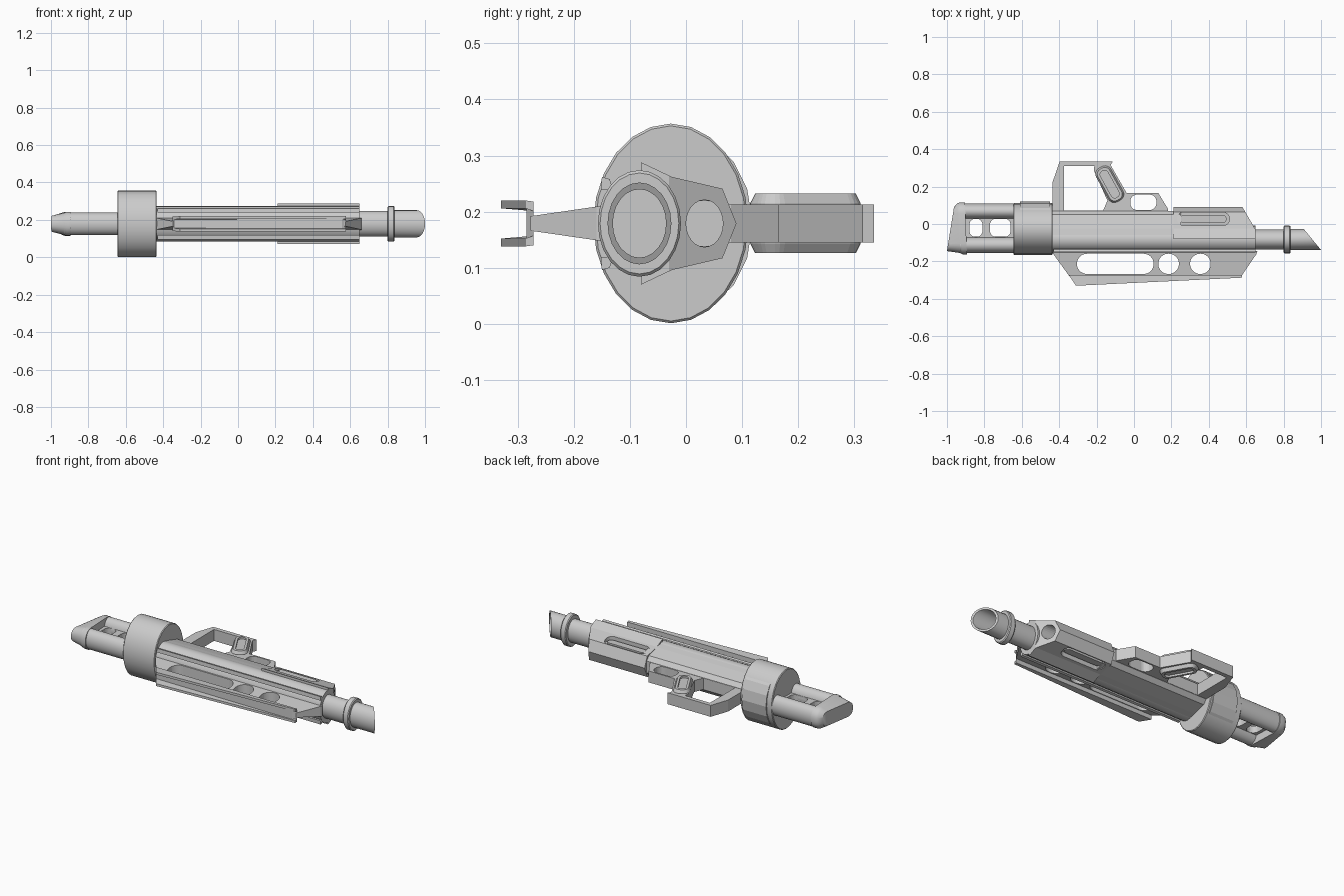
import bpy, bmesh, math

cube = bpy.data.objects.get("Cube")
if cube:
    bpy.data.objects.remove(cube, do_unlink=True)

CZ = 0.179      # height of the long axis
BY = -0.083     # y of the barrel axis
SQ = 0.78       # round parts are slightly flattened in y

grey = bpy.data.materials.new("gun_grey")
grey.use_nodes = True
grey.diffuse_color = (0.6, 0.6, 0.6, 1)
grey.node_tree.nodes["Principled BSDF"].inputs["Base Color"].default_value = (0.6, 0.6, 0.6, 1)


def loft(name, rings):
    """Skin equal-sized rings of 3D points and cap both ends."""
    bm = bmesh.new()
    vs = [[bm.verts.new(p) for p in r] for r in rings]
    n = len(vs[0])
    for a, b in zip(vs, vs[1:]):
        for i in range(n):
            j = (i + 1) % n
            bm.faces.new((a[i], a[j], b[j], b[i]))
    bm.faces.new(vs[0])
    bm.faces.new(vs[-1])
    bmesh.ops.recalc_face_normals(bm, faces=bm.faces)
    me = bpy.data.meshes.new(name)
    bm.to_mesh(me)
    bm.free()
    me.materials.append(grey)
    ob = bpy.data.objects.new(name, me)
    bpy.context.collection.objects.link(ob)
    return ob


def activate(ob):
    bpy.ops.object.select_all(action='DESELECT')
    ob.select_set(True)
    bpy.context.view_layer.objects.active = ob


def smooth(ob, deg=32):
    activate(ob)
    bpy.ops.object.shade_smooth_by_angle(angle=math.radians(deg))
    return ob


def cut(ob, cutters):
    for c in cutters:
        c.hide_render = True
        activate(ob)
        m = ob.modifiers.new("cut", 'BOOLEAN')
        m.operation, m.solver, m.object = 'DIFFERENCE', 'EXACT', c
        bpy.ops.object.modifier_apply(modifier=m.name)
        bpy.data.objects.remove(c, do_unlink=True)
    return ob


def ring(x, cy, rz, ry=None, n=24):
    """Ellipse across the x axis; x may be a function of y."""
    ry = rz * SQ if ry is None else ry
    pts = []
    for i in range(n):
        a = 2 * math.pi * i / n
        y = cy + ry * math.cos(a)
        pts.append((x(y) if callable(x) else x, y, CZ + rz * math.sin(a)))
    return pts


def rod(name, x0, x1, cy, rz, ry=None, n=24):
    return loft(name, [ring(x0, cy, rz, ry, n), ring(x1, cy, rz, ry, n)])


def prism(name, pts, z0, z1):
    """Extrude an x-y outline between two heights relative to the axis."""
    return loft(name, [[(x, y, CZ + z) for x, y in pts] for z in (z0, z1)])


def rrect(cx, cy, length, width, r, deg=0, n=6):
    """Rounded rectangle outline in x-y."""
    t = math.radians(deg)
    pts = []
    for k, (sx, sy) in enumerate(((1, 1), (-1, 1), (-1, -1), (1, -1))):
        for i in range(n + 1):
            a = math.pi / 2 * (k + i / (n + 0.01))
            u = sx * (length / 2 - r) + r * math.cos(a)
            v = sy * (width / 2 - r) + r * math.sin(a)
            pts.append((cx + u * math.cos(t) - v * math.sin(t),
                        cy + u * math.sin(t) + v * math.cos(t)))
    return pts


def mirrored(half):
    """Close a y-z half outline across the axis."""
    return half + [(y, -z) for y, z in reversed(half) if z > 0]


def section(name, half, x0, x1):
    pts = mirrored(half)
    return loft(name, [[(x, y, CZ + z) for y, z in pts] for x in (x0, x1)])


# Main tube and rear drum
smooth(rod("main_tube", -0.44, 0.65, BY, 0.095))
smooth(loft("rear_drum", [ring(-0.645, -0.027, 0.174, 0.134),
                          ring(-0.641, -0.027, 0.178, 0.138),
                          ring(-0.439, -0.027, 0.178, 0.138),
                          ring(-0.435, -0.027, 0.174, 0.134)]))
section("drum_side_panel", [(0.0, 0.165), (0.05, 0.143), (0.085, 0.11), (0.109, 0.062), (0.119, 0)],
        -0.61, -0.45)

# Barrel, collar and slanted hollow muzzle
smooth(rod("barrel", 0.6, 0.85, BY, 0.069))
smooth(loft("muzzle_collar", [ring(0.8, BY, 0.09), ring(0.805, BY, 0.095),
                              ring(0.832, BY, 0.095), ring(0.837, BY, 0.09)]))


def slant(y):
    return 0.908 + (-0.027 - y) * 0.82


smooth(loft("muzzle", [ring(0.82, BY, 0.073), ring(slant, BY, 0.073),
                       ring(slant, BY, 0.061), ring(0.845, BY, 0.061)]))

# Receiver body and wider front housing with slots and a bored slanted nose
section("receiver_body", [(-0.08, 0.094), (-0.025, 0.082), (0.05, 0.06), (0.07, 0.035)], -0.44, 0.25)
housing = section("front_housing",
                  [(-0.08, 0.109), (-0.025, 0.083), (0.065, 0.062), (0.09, 0)], 0.21, 0.65)
cut(housing, [prism("nose_cutter", [(0.65, -0.03), (0.8, -0.03), (0.8, 0.2), (0.516, 0.2)], -0.3, 0.3),
              rod("bore_cutter", 0.48, 0.8, 0.033, 0.042, 0.033)]
    + [prism("slot_cutter", rrect(0.37, 0.027, 0.28, 0.07, 0.034), *z)
       for z in ((0.052, 0.2), (-0.2, -0.052))])
for s, side in ((1, "upper"), (-1, "lower")):
    # Raised bar in each slot and slim strip along the tube
    prism(side + "_slot_bar", rrect(0.37, 0.027, 0.25, 0.042, 0.02), s * 0.04, s * 0.064)
    loft(side + "_tube_strip", [[(x, y, CZ + s * z) for y, z in
                                 ((-0.152, 0.06), (-0.15, 0.083), (-0.136, 0.079), (-0.13, 0.06))]
                                for x in (-0.43, 0.65)])

# Handle frame with an open loop and a trigger opening
frame = prism("handle_frame", [(-0.435, 0.05), (-0.435, 0.225), (-0.397, 0.335), (-0.113, 0.335),
                               (-0.125, 0.315), (-0.04, 0.166), (0.13, 0.166), (0.182, 0.08),
                               (0.182, 0.05)], -0.034, 0.034)
cut(frame, [prism("loop_cutter", [(-0.375, 0.072), (-0.375, 0.31), (-0.212, 0.31), (-0.214, 0.285),
                                  (-0.142, 0.125), (-0.165, 0.072)], -0.1, 0.1),
            prism("trigger_cutter", rrect(0.05, 0.116, 0.14, 0.082, 0.036), -0.1, 0.1)])

# Slanted grip pad, bevelled on both faces, with an inset groove
pad = loft("grip_pad", [[(x, y, CZ + z) for x, y in rrect(-0.13, 0.213, l, w, r, -61)]
                        for z, l, w, r in ((-0.053, 0.19, 0.072, 0.03), (-0.036, 0.205, 0.09, 0.036),
                                           (0.036, 0.205, 0.09, 0.036), (0.053, 0.19, 0.072, 0.03))])
cut(pad, [prism("groove_cutter", rrect(-0.13, 0.213, 0.16, 0.045, 0.02, -61), *z)
          for z in ((0.042, 0.1), (-0.1, -0.042))])

# Lightened fin, thinner toward its outer edge
fin = loft("fin", [[(x0, y, CZ - t), (x1, y, CZ - t), (x1, y, CZ + t), (x0, y, CZ + t)]
                   for x0, x1, y, t in ((-0.44, 0.66, -0.145, 0.032), (-0.432, 0.655, -0.16, 0.03),
                                        (-0.347, 0.575, -0.277, 0.013))])
cut(fin, [prism("fin_cutter", rrect(x, -0.213, l, 0.108, 0.053, n=8), -0.1, 0.1)
          for x, l in ((-0.1, 0.41), (0.185, 0.11), (0.355, 0.11))])

# Channel rail along the fin edge
prism("rail_base", [(-0.349, -0.272), (-0.341, -0.284), (0.556, -0.284), (0.578, -0.272)], -0.039, 0.039)
for s, side in ((1, "upper"), (-1, "lower")):
    loft(side + "_rail_lip", [[(x0, y, CZ + s * a), (x1, y, CZ + s * a),
                               (x1, y1, CZ + s * b), (x0b, y0, CZ + s * b)]
                              for x0, x1, x0b, y, y0, y1, a, b in
                              ((-0.349, 0.578, -0.31, -0.272, -0.33, -0.287, 0.022, 0.027),
                               (-0.349, 0.578, -0.31, -0.272, -0.33, -0.287, 0.039, 0.041))])

# Rear stock: two rods, pierced web and rounded butt
smooth(rod("stock_rod_right", -0.93, -0.63, -0.112, 0.06, 0.044))
smooth(rod("stock_rod_left", -0.93, -0.63, 0.068, 0.06, 0.042))
web = prism("stock_web", [(-0.91, -0.1), (-0.63, -0.1), (-0.63, 0.06), (-0.91, 0.06)], -0.02, 0.02)
cut(web, [prism("web_cutter", rrect(x, -0.02, l, 0.098, 0.033), -0.1, 0.1)
          for x, l in ((-0.845, 0.07), (-0.715, 0.11))])


def butt_ring(xf, y0, y1, r):
    """Stadium outline standing across the x axis."""
    pts = rrect((y0 + y1) / 2, 0, y1 - y0, 2 * r, r * 0.9)
    return [(xf(y), y, CZ + z) for y, z in pts]


smooth(loft("stock_butt", [butt_ring(lambda y: -0.893 - 0.04 * (y + 0.16), -0.163, 0.115, 0.064),
                           butt_ring(lambda y: -0.915 - 0.06 * (y + 0.16), -0.163, 0.115, 0.064),
                           butt_ring(lambda y: -0.93 - 0.06 * (y + 0.16), -0.155, 0.11, 0.058),
                           butt_ring(lambda y: -1.0 + 0.16 * (y + 0.145), -0.145, 0.09, 0.043)]))
